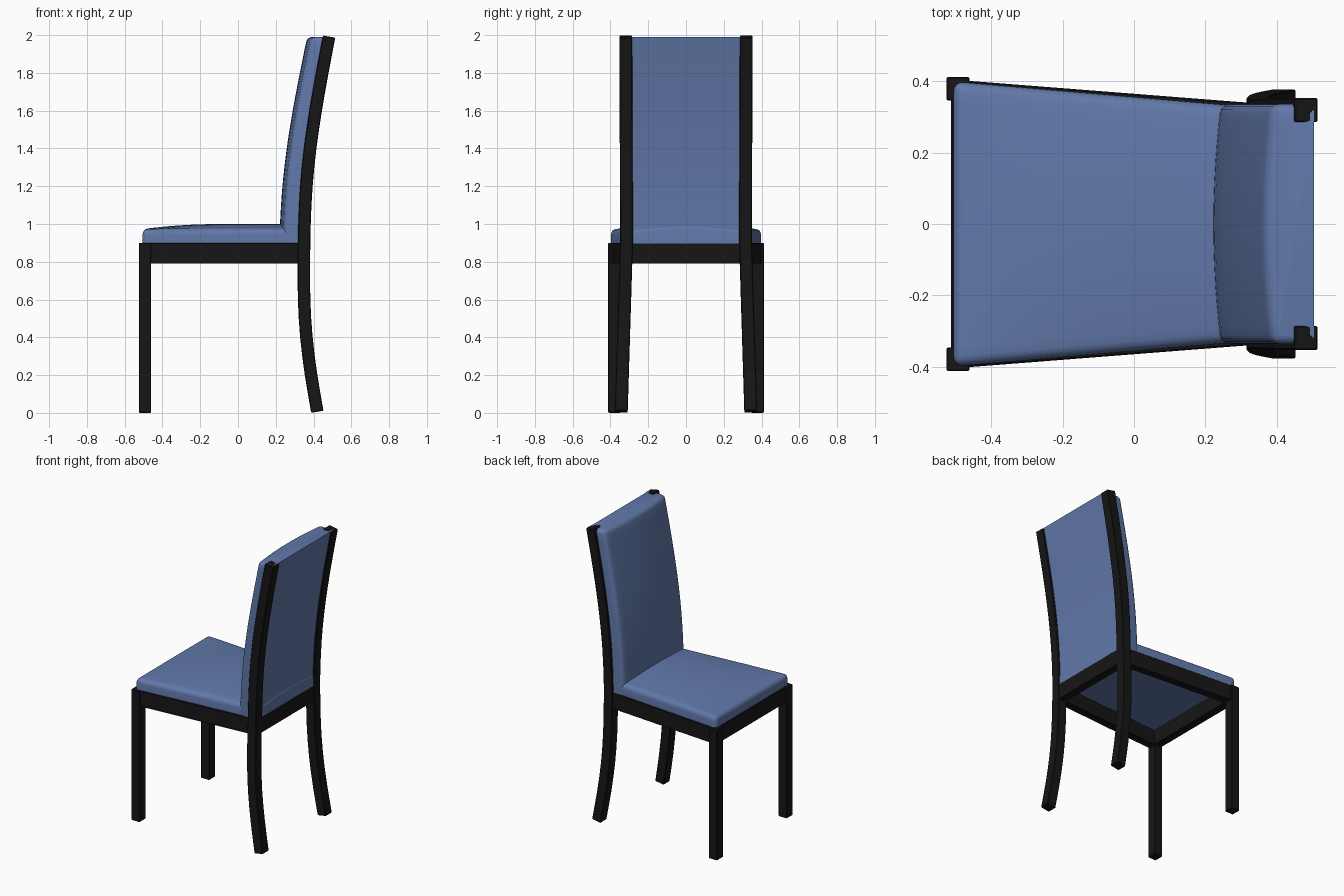
import bpy, bmesh, math
from mathutils import Vector

if "Cube" in bpy.data.objects:
    bpy.data.objects.remove(bpy.data.objects["Cube"])


def material(name, color):
    m = bpy.data.materials.new(name)
    m.diffuse_color = color
    m.use_nodes = True
    m.node_tree.nodes["Principled BSDF"].inputs["Base Color"].default_value = m.diffuse_color
    return m


BLACK = material("black_wood", (0.008, 0.008, 0.008, 1))
BLUE = material("blue_fabric", (0.12, 0.19, 0.4, 1))


def finish(name, bm, mat, angle=35):
    bmesh.ops.recalc_face_normals(bm, faces=bm.faces[:])
    me = bpy.data.meshes.new(name)
    bm.to_mesh(me)
    bm.free()
    me.materials.append(mat)
    ob = bpy.data.objects.new(name, me)
    bpy.context.collection.objects.link(ob)
    bpy.ops.object.select_all(action='DESELECT')
    ob.select_set(True)
    bpy.context.view_layer.objects.active = ob
    bpy.ops.object.shade_smooth_by_angle(angle=math.radians(angle))
    return ob


def loft(rings):
    """Skin equal-length closed rings and cap both ends."""
    bm = bmesh.new()
    vs = [[bm.verts.new(p) for p in r] for r in rings]
    n = len(rings[0])
    for a, b in zip(vs, vs[1:]):
        for i in range(n):
            bm.faces.new((a[i], a[(i + 1) % n], b[(i + 1) % n], b[i]))
    bm.faces.new(vs[0][::-1])
    bm.faces.new(vs[-1])
    bmesh.ops.recalc_face_normals(bm, faces=bm.faces[:])
    return bm


def bevel_sharp(bm, width, segments, keep=lambda e: True):
    edges = [e for e in bm.edges if e.calc_face_angle(0) > math.radians(40) and keep(e)]
    bmesh.ops.bevel(bm, geom=edges, offset=width, segments=segments,
                    profile=0.5, affect='EDGES', clamp_overlap=True)


def prism(name, outline, z0, z1):
    bm = loft([[(x, y, z) for x, y in outline] for z in (z0, z1)])
    bevel_sharp(bm, 0.004, 1)
    finish(name, bm, BLACK)


def spline(pts, t):
    """Catmull-Rom height lookup: pts are (z, x) pairs, evenly spaced in z."""
    step = pts[1][0] - pts[0][0]
    i = max(0, min(len(pts) - 2, int((t - pts[0][0]) / step)))
    f = (t - pts[i][0]) / step
    b, c = pts[i][1], pts[i + 1][1]
    a = pts[i - 1][1] if i else 2 * b - c
    d = pts[i + 2][1] if i + 2 < len(pts) else 2 * c - b
    return 0.5 * (2 * b + (c - a) * f + (2 * a - 5 * b + 4 * c - d) * f ** 2
                  + (3 * b - a - 3 * c + d) * f ** 3)


LEG = [(0, .421), (.2, .387), (.4, .362), (.6, .350), (.8, .349), (1, .352),
       (1.2, .362), (1.4, .382), (1.6, .411), (1.8, .446), (2, .484)]
leg_x = lambda z: spline(LEG, z)

for s, side in ((1, "left"), (-1, "right")):
    # straight front legs
    prism("front_leg_" + side, [(-.525, s * .345), (-.46, s * .345),
                                (-.46, s * .412), (-.525, s * .412)], 0, .9)
    # side rails converge towards the back
    prism("side_rail_" + side, [(-.48, s * .345), (.34, s * .285),
                                (.34, s * .338), (-.48, s * .402)], .79, .9)
    # curved back legs run up to form the back posts
    rings = []
    for k in range(21):
        z = 0.006 + k * (1.992 - 0.006) / 20
        slope = (leg_x(min(z + .01, 2)) - leg_x(max(z - .01, 0))) / (min(z + .01, 2) - max(z - .01, 0))
        side_dir = Vector((1, 0, -slope)).normalized() * .033
        y = .343 - .028 * min(1, z / .9) + .004 * max(0, z - 1)
        c = Vector((leg_x(z), s * y, z))
        w = Vector((0, .034, 0))
        rings.append([c - side_dir - w, c + side_dir - w, c + side_dir + w, c - side_dir + w])
    bm = loft(rings)
    bevel_sharp(bm, 0.004, 1)
    finish("back_leg_" + side, bm, BLACK)

# front and back rails
prism("front_rail", [(-.512, -.36), (-.455, -.36), (-.455, .36), (-.512, .36)], .79, .9)
prism("back_rail", [(.322, -.3), (.378, -.3), (.378, .3), (.322, .3)], .79, .9)

# seat cushion: tapered, gently domed pad with rounded rim
bm = bmesh.new()
N = 14
bmesh.ops.create_grid(bm, x_segments=N, y_segments=N, size=1)
base = bm.faces[:]
for v in bm.verts:
    u, w = v.co.x, v.co.y
    dome = (1 - w * w) * (1 - max(0, -u) ** 2.2)
    x = -.064 + .441 * u
    v.co = (x, w * (.399 - .086 * (x + .505)), .973 + .027 * dome)
rim = [e for e in bm.edges if e.is_boundary]
ext = bmesh.ops.extrude_edge_only(bm, edges=rim)
low = [g for g in ext["geom"] if isinstance(g, bmesh.types.BMVert)]
for v in low:
    v.co.z = .895
bmesh.ops.contextual_create(bm, geom=[e for e in bm.edges if e.is_boundary])
bmesh.ops.recalc_face_normals(bm, faces=bm.faces[:])
bevel_sharp(bm, 0.028, 4, lambda e: max(v.co.z for v in e.verts) > .92)
finish("seat_cushion", bm, BLUE, 50)

# backrest cushion: follows the posts, front face bulges slightly
rings = []
for k in range(17):
    t = k / 16
    z = .895 + 1.095 * t
    back = leg_x(z) + .022
    depth = .153 - .015 * t
    ring = [(back, -.336, z), (back, .336, z)]
    for j in range(13):
        w = 1 - j / 6
        ring.append((back - depth + .022 * w * w, .336 * w, z))
    rings.append(ring)
bm = loft(rings)
bevel_sharp(bm, 0.026, 4, lambda e: min(v.co.x - leg_x(v.co.z) for v in e.verts) < 0
            and max(v.co.z for v in e.verts) > .9)
finish("backrest_cushion", bm, BLUE, 50)
